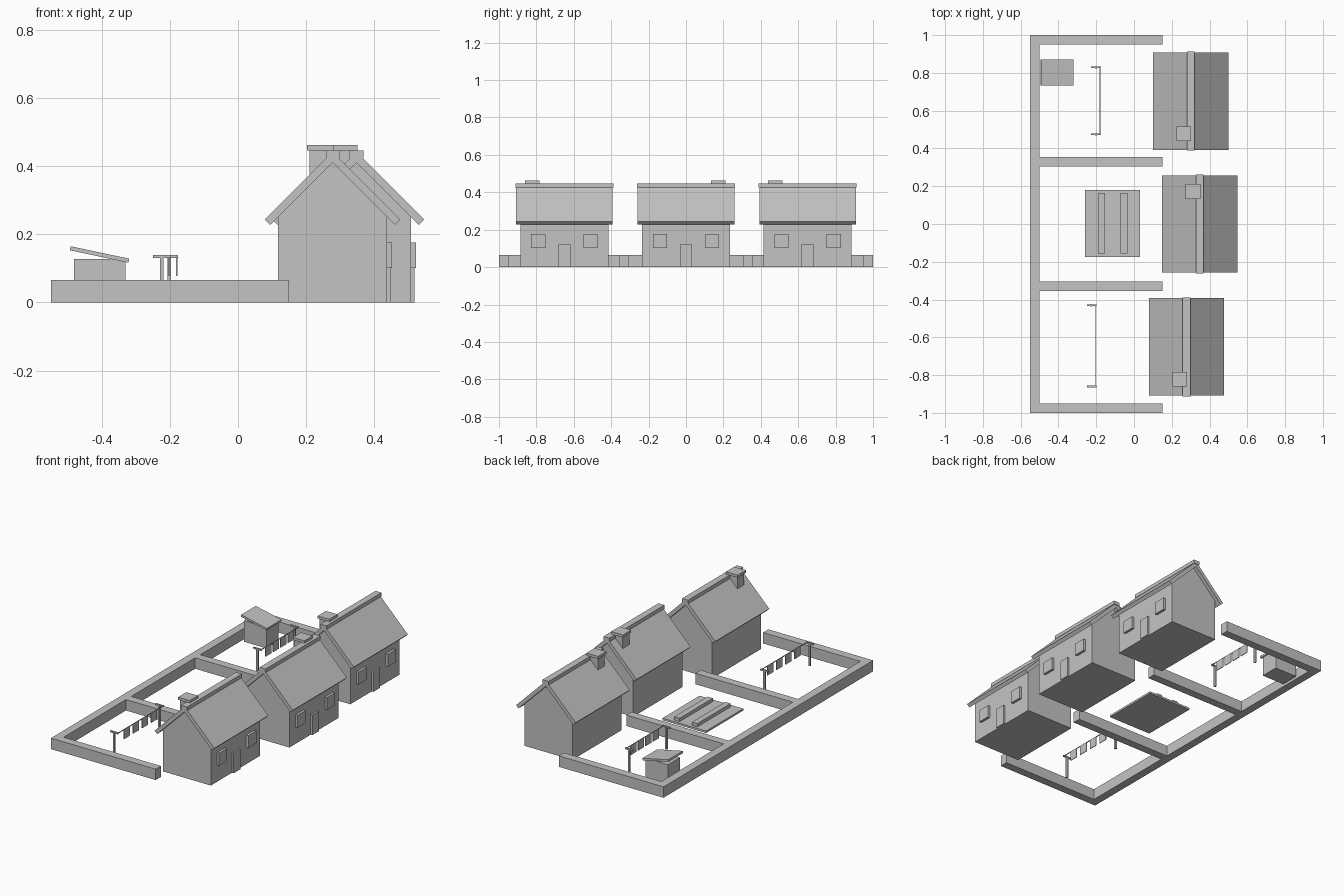
import bpy, bmesh, math
from mathutils import Matrix, Vector

cube = bpy.data.objects.get("Cube")
if cube:
    bpy.data.objects.remove(cube, do_unlink=True)

stone = bpy.data.materials.new("stone_grey")
stone.use_nodes = True
GREY = (0.55, 0.55, 0.55, 1)
stone.diffuse_color = GREY
stone.node_tree.nodes["Principled BSDF"].inputs["Base Color"].default_value = GREY


def finish(name, bm):
    bmesh.ops.recalc_face_normals(bm, faces=bm.faces)
    mesh = bpy.data.meshes.new(name)
    bm.to_mesh(mesh)
    bm.free()
    mesh.materials.append(stone)
    obj = bpy.data.objects.new(name, mesh)
    bpy.context.collection.objects.link(obj)
    return obj


def box(name, centre, size, tilt=0):
    """Box by centre and size, optionally tilted about y."""
    bm = bmesh.new()
    m = (Matrix.Translation(centre) @ Matrix.Rotation(tilt, 4, 'Y')
         @ Matrix.Diagonal((*size, 1)))
    bmesh.ops.create_cube(bm, size=1, matrix=m)
    return finish(name, bm)


def block(name, x, y, z):
    """Box by its (low, high) limits on each axis."""
    lim = (x, y, z)
    return box(name, [(a + b) / 2 for a, b in lim], [b - a for a, b in lim])


def extrude_y(name, half_profile, cx, cy, length):
    """Mirror an x-z half profile and extrude it along y."""
    mirrored = [(-x, z) for x, z in reversed(half_profile) if x > 0]
    pts = half_profile + mirrored
    bm = bmesh.new()
    face = bm.faces.new([bm.verts.new((cx + x, cy - length / 2, z)) for x, z in pts])
    ext = bmesh.ops.extrude_face_region(bm, geom=[face])
    moved = [v for v in ext["geom"] if isinstance(v, bmesh.types.BMVert)]
    bmesh.ops.translate(bm, verts=moved, vec=Vector((0, length, 0)))
    return finish(name, bm)


def house(tag, cx, cy, chimney_side):
    half, apex = 0.16, 0.411
    extrude_y(f"{tag}_house_walls", [(0, apex), (half, apex - half), (half, 0)], cx, cy, 0.47)
    # roof: one chevron closed by the mirrored half
    bm_half = [(0, 0.443), (0.199, 0.244), (0.183, 0.228)]
    chevron = bm_half + [(0, apex)]
    extrude_y(f"{tag}_house_roof", chevron, cx, cy, 0.516)
    box(f"{tag}_ridge_cap", (cx, cy, 0.436), (0.04, 0.524, 0.022))
    # chimney
    x, y = cx - 0.036, cy + chimney_side * 0.172
    block(f"{tag}_chimney", (x - 0.032, x + 0.032), (y - 0.032, y + 0.032), (0.32, 0.447))
    box(f"{tag}_chimney_cap", (x, y, 0.454), (0.078, 0.078, 0.016))
    # door and windows on the street side
    wall = cx + half
    block(f"{tag}_door", (wall - 0.01, wall + 0.011), (cy - 0.032, cy + 0.032), (0, 0.121))
    for side, s in (("left", 1), ("right", -1)):
        box(f"{tag}_window_{side}", (wall, cy + s * 0.14, 0.139), (0.03, 0.075, 0.075))


def clothesline(tag, cx, y0, y1):
    for end, y in (("front", y0), ("back", y1)):
        box(f"{tag}_line_post_{end}", (cx, y, 0.068), (0.011, 0.011, 0.136))
        box(f"{tag}_line_crossbar_{end}", (cx, y, 0.135), (0.052, 0.009, 0.009))
    lx = cx + 0.022
    box(f"{tag}_washing_line", (lx, (y0 + y1) / 2, 0.134), (0.004, y1 - y0, 0.004))
    for i in range(1, 5):
        y = y0 + (y1 - y0) * i / 5
        box(f"{tag}_laundry_{i}", (lx, y, 0.105), (0.004, 0.055, 0.055))


# row of houses
house("front", 0.278, -0.65, -1)
house("middle", 0.348, 0, 1)
house("back", 0.30, 0.65, -1)

# yard walls
WALL_Z = (0, 0.066)
block("rear_yard_wall", (-0.55, -0.50), (-1, 1), WALL_Z)
for i, y in enumerate((-0.975, -0.33, 0.33, 0.975)):
    block(f"side_yard_wall_{i + 1}", (-0.55, 0.15), (y - 0.025, y + 0.025), WALL_Z)

# clotheslines
clothesline("front", -0.224, -0.86, -0.43)
clothesline("back", -0.202, 0.475, 0.83)

# garden bed with two planting rows
block("garden_bed", (-0.26, 0.032), (-0.175, 0.18), (0, 0.012))
for i, x in enumerate((-0.172, -0.053)):
    block(f"planting_row_{i + 1}", (x - 0.018, x + 0.018), (-0.155, 0.163), (0.005, 0.032))

# shed with a sloping roof
block("shed_body", (-0.482, -0.331), (0.745, 0.86), (0, 0.128))
box("shed_roof", (-0.407, 0.802, 0.141), (0.176, 0.14, 0.012), math.radians(12))
